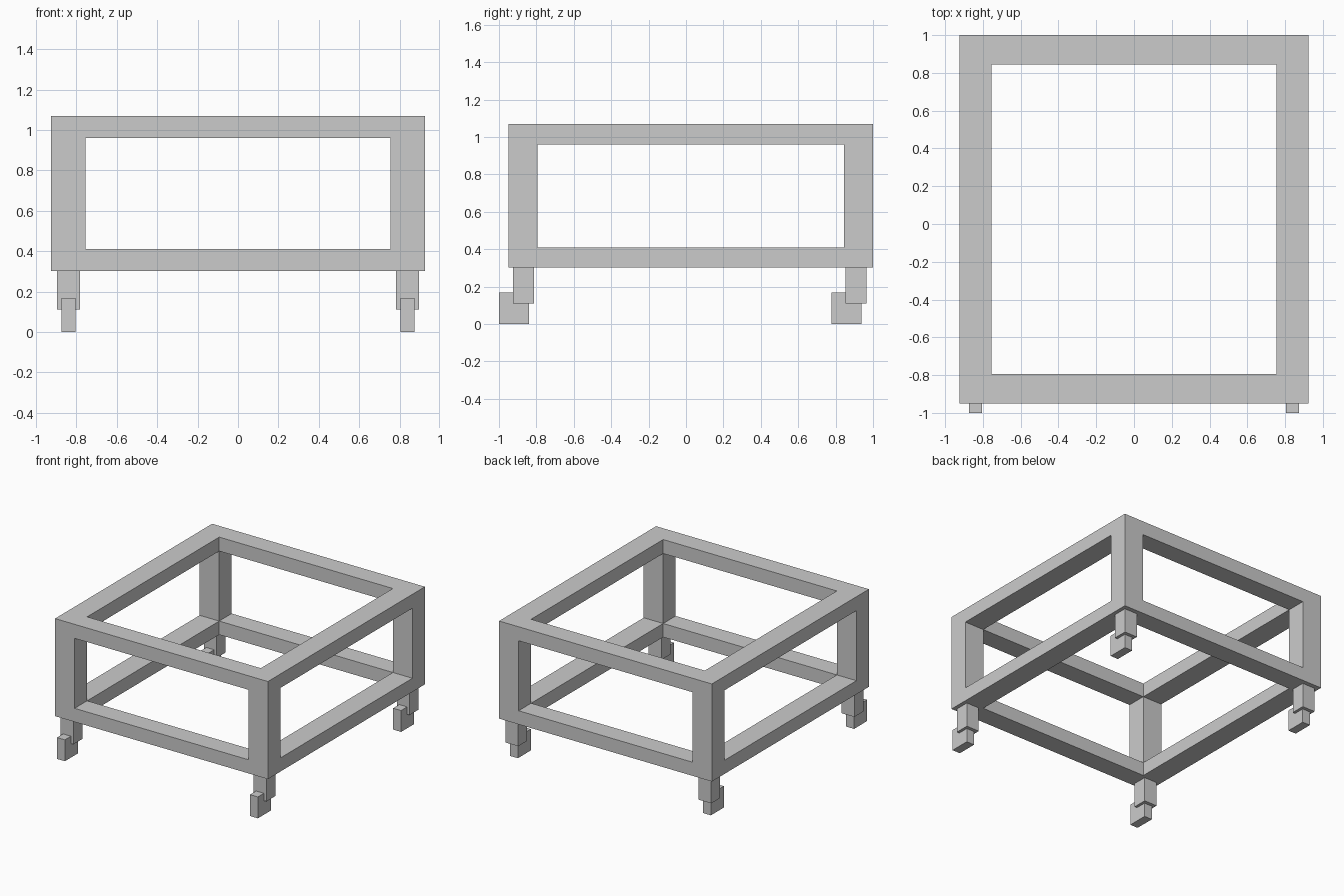
import bpy
from mathutils import Vector

if "Cube" in bpy.data.objects:
    bpy.data.objects.remove(bpy.data.objects["Cube"])


def box(name, lo, hi):
    """Axis-aligned box between two corners."""
    lo, hi = Vector(lo), Vector(hi)
    bpy.ops.mesh.primitive_cube_add(size=1)
    ob = bpy.context.object
    ob.name = ob.data.name = name
    half, mid = hi - lo, (lo + hi) / 2
    for v in ob.data.vertices:
        v.co = Vector(a * b for a, b in zip(v.co, half)) + mid
    return ob


# Frame: outer block and the clear opening inside it
OUT_LO, OUT_HI = (-0.925, -0.95, 0.303), (0.925, 1.0, 1.07)
IN_LO, IN_HI = (-0.755, -0.795, 0.41), (0.755, 0.845, 0.96)
frame = box("frame", OUT_LO, OUT_HI)

# One opening cut straight through along each axis leaves posts and rails
for axis in range(3):
    lo, hi = list(IN_LO), list(IN_HI)
    lo[axis], hi[axis] = OUT_LO[axis] - 0.2, OUT_HI[axis] + 0.2
    cutter = box("opening_cutter", lo, hi)
    cutter.hide_render = True
    mod = frame.modifiers.new("opening", 'BOOLEAN')
    mod.operation, mod.solver, mod.object = 'DIFFERENCE', 'EXACT', cutter
    bpy.context.view_layer.objects.active = frame
    bpy.ops.object.modifier_apply(modifier=mod.name)
    bpy.data.objects.remove(cutter)

# Casters: a bracket under each corner post with a wheel block trailing forward
for end, y in (("front", -0.925), ("back", 0.853)):
    for side, x in (("left", -0.839), ("right", 0.839)):
        box(f"{end}_{side}_bracket", (x - 0.056, y, 0.11), (x + 0.056, y + 0.112, 0.303))
        box(f"{end}_{side}_wheel", (x - 0.034, y - 0.075, 0), (x + 0.034, y + 0.085, 0.168))
